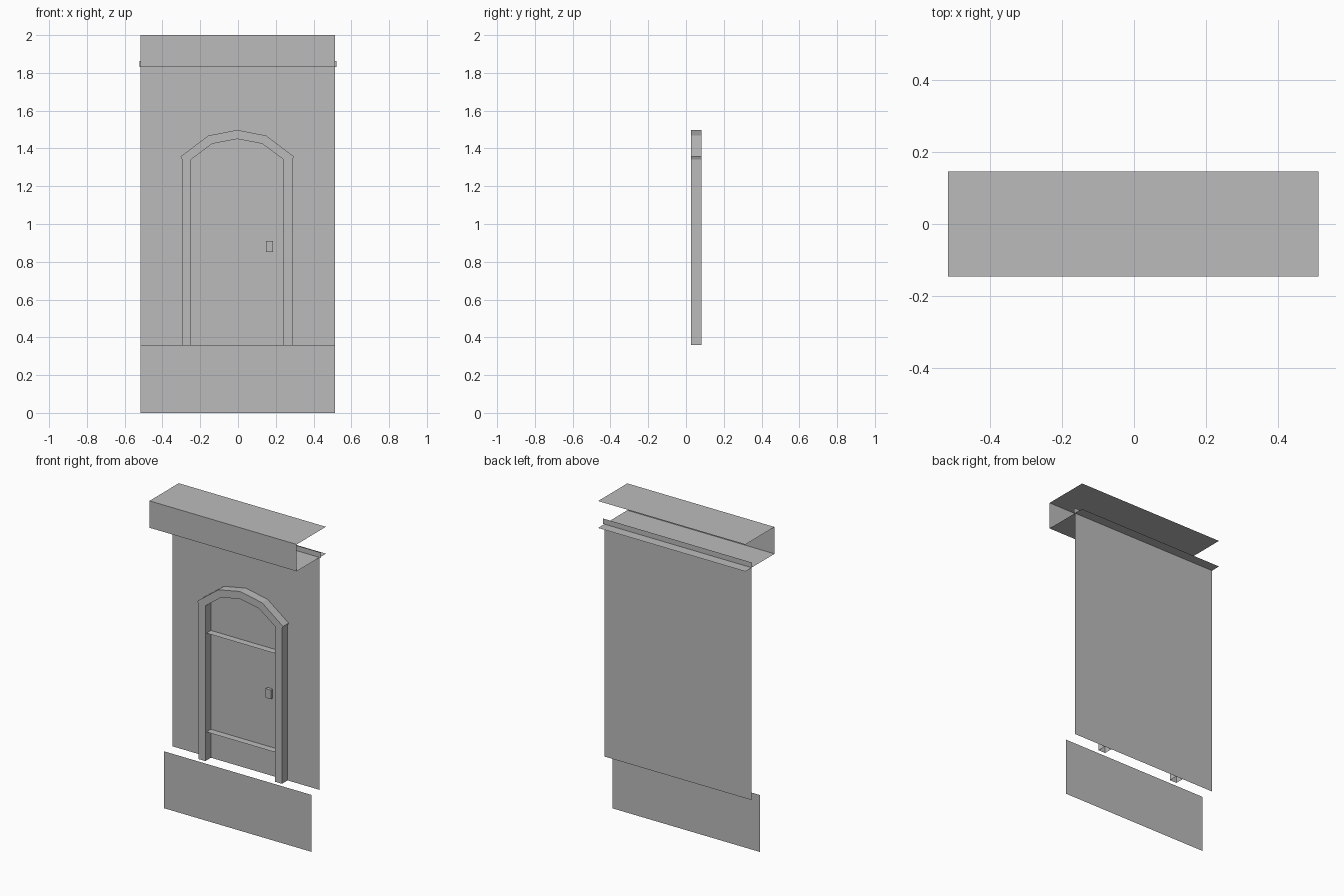
import bpy

cube = bpy.data.objects.get("Cube")
if cube:
    bpy.data.objects.remove(cube)

grey = bpy.data.materials.new("plain_grey")
grey.use_nodes = True
grey.diffuse_color = (0.5, 0.5, 0.5, 1)
grey.node_tree.nodes["Principled BSDF"].inputs["Base Color"].default_value = (0.5, 0.5, 0.5, 1)

LEFT, RIGHT = -0.517, 0.513      # sheet ends
FRONT, BACK = -0.146, 0.146      # cornice depth
WALL_Y, FRAME_Y = 0.083, 0.027   # wall plane and frame face
BASE_TOP, LEDGE, TOP = 0.36, 1.83, 2.0
CENTRE = -0.004                  # middle of the doorway


def add_mesh(name, verts, faces):
    mesh = bpy.data.meshes.new(name)
    mesh.from_pydata(verts, [], faces)
    mesh.materials.append(grey)
    obj = bpy.data.objects.new(name, mesh)
    bpy.context.collection.objects.link(obj)
    return obj


def upright(name, x0, x1, z0, z1, y):
    """Vertical sheet facing the front."""
    add_mesh(name, [(x0, y, z0), (x1, y, z0), (x1, y, z1), (x0, y, z1)], [(0, 1, 2, 3)])


def level(name, x0, x1, y0, y1, z):
    """Horizontal sheet facing up."""
    add_mesh(name, [(x0, y0, z), (x1, y0, z), (x1, y1, z), (x0, y1, z)], [(0, 1, 2, 3)])


# Base panel and cornice sheets
upright("base_panel", LEFT, RIGHT, 0, BASE_TOP, 0)
upright("cornice_front", LEFT, RIGHT, LEDGE, TOP, FRONT)
level("cornice_top", LEFT, RIGHT, FRONT, BACK, TOP)
level("cornice_bottom", LEFT, RIGHT, FRONT, BACK, LEDGE)

# Wall, with a slightly wider strip above the cornice bottom
upright("wall", LEFT, RIGHT, BASE_TOP, LEDGE, WALL_Y)
upright("wall_top_strip", -0.521, 0.521, LEDGE, 1.863, WALL_Y)

# Arched door frame: face strip with outer and inner returns, open at back and feet
outer_half = [(0.293, BASE_TOP), (0.293, 1.342), (0.3, 1.357), (0.153, 1.468)]
inner_half = [(0.244, BASE_TOP), (0.244, 1.325), (0.244, 1.342), (0.132, 1.425)]


def arch(half, crown):
    left = [(CENTRE - x, z) for x, z in half]
    right = [(CENTRE + x, z) for x, z in reversed(half)]
    return left + [(CENTRE, crown)] + right


outer, inner = arch(outer_half, 1.498), arch(inner_half, 1.45)
n = len(outer)
verts = [(x, y, z) for path in (outer, inner) for y in (FRAME_Y, WALL_Y) for x, z in path]
faces = []
for i in range(n - 1):
    j = i + 1
    faces.append((i, 2 * n + i, 2 * n + j, j))                  # face
    faces.append((i, j, n + j, n + i))                          # outer return
    faces.append((2 * n + i, 3 * n + i, 3 * n + j, 2 * n + j))  # inner return
add_mesh("door_frame", verts, faces)

# Door ledges
for name, z in (("lower_ledge", 0.54), ("upper_ledge", 1.165)):
    level(name, CENTRE - 0.244, CENTRE + 0.244, WALL_Y - 0.045, WALL_Y, z)

# Door handle
bpy.ops.mesh.primitive_cube_add(size=1, location=(0.167, WALL_Y - 0.01, 0.882))
handle = bpy.context.object
handle.name = "door_handle"
handle.scale = (0.036, 0.019, 0.058)
handle.data.materials.append(grey)
